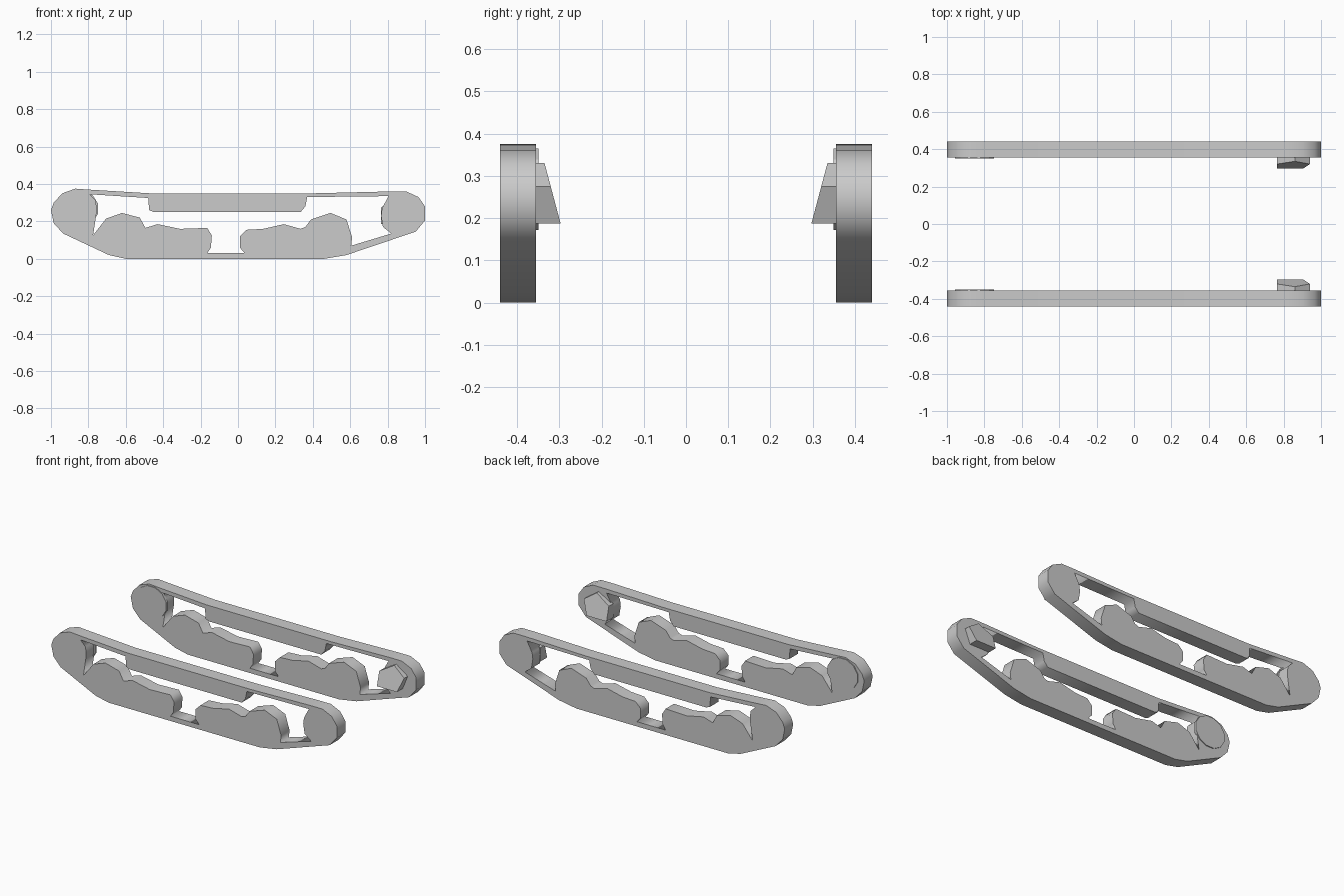
import bpy, bmesh, math

if "Cube" in bpy.data.objects:
    bpy.data.objects.remove(bpy.data.objects["Cube"])

Y_IN, Y_OUT = 0.355, 0.44

# Outer run of the track belt (x, z)
BELT = [(-1, .26), (-.985, .19), (-.935, .135), (-.69, .02), (-.6, 0), (.46, 0),
        (.58, .02), (.95, .145), (1, .205), (1, .28), (.965, .33), (.90, .36),
        (.81, .36), (.4, .35), (-.47, .35), (-.80, .37), (-.87, .375),
        (-.94, .35), (-.985, .30)]

# Opening between belt, end wheels, road wheels and return-roller block (x, z)
OPENING = [(-.795, .345), (-.48, .325), (-.475, .26), (-.45, .25), (.335, .25),
           (.36, .28), (.37, .33), (.805, .335), (.77, .27), (.765, .23),
           (.775, .17), (.82, .135), (.605, .07), (.61, .115), (.58, .21),
           (.495, .245), (.39, .21), (.36, .17), (.335, .16), (.245, .185),
           (.135, .16), (.045, .155), (.01, .12), (.01, .06), (.035, .03),
           (-.165, .03), (-.145, .06), (-.14, .125), (-.165, .165), (-.31, .16),
           (-.43, .185), (-.495, .165), (-.525, .22), (-.62, .245), (-.705, .215),
           (-.775, .125), (-.755, .255), (-.76, .31)]


def link(name, mesh):
    obj = bpy.data.objects.new(name, mesh)
    bpy.context.collection.objects.link(obj)
    return obj


def track(name, side):
    """Filled outline with a hole, extruded across the track width."""
    cu = bpy.data.curves.new(name, 'CURVE')
    cu.dimensions = '2D'
    cu.fill_mode = 'BOTH'
    cu.extrude = (Y_OUT - Y_IN) / 2
    for pts in (BELT, OPENING):
        sp = cu.splines.new('POLY')
        sp.points.add(len(pts) - 1)
        for p, (x, z) in zip(sp.points, pts):
            p.co = (x, z, 0, 1)
        sp.use_cyclic_u = True
    obj = link(name, cu)
    obj.rotation_euler.x = math.pi / 2
    obj.location.y = side * (Y_OUT + Y_IN) / 2
    bpy.ops.object.select_all(action='DESELECT')
    obj.select_set(True)
    bpy.context.view_layer.objects.active = obj
    bpy.ops.object.convert(target='MESH')


def boss(name, side, pts, depth):
    """Prism on the inner face; depth(z) gives the y of its inner cap."""
    bm = bmesh.new()
    base = [bm.verts.new((x, side * (Y_IN + .01), z)) for x, z in pts]
    cap = [bm.verts.new((x, side * depth(z), z)) for x, z in pts]
    n = len(pts)
    bm.faces.new(base)
    bm.faces.new(cap[::-1])
    for i in range(n):
        j = (i + 1) % n
        bm.faces.new((base[j], base[i], cap[i], cap[j]))
    bmesh.ops.recalc_face_normals(bm, faces=bm.faces)
    me = bpy.data.meshes.new(name)
    bm.to_mesh(me)
    bm.free()
    link(name, me)


# Idler hub disc and slanted drive housing profiles
HUB = [(-.852 + .108 * math.cos(a), .268 + .1 * math.sin(a))
       for a in (math.tau * (i + .5) / 12 for i in range(12))]
HOUSING = [(.765, .187), (.905, .187), (.94, .275), (.86, .33), (.765, .275)]

for label, s in (("near", -1), ("far", 1)):
    track("track_" + label, s)
    boss("idler_hub_" + label, s, HUB, lambda z: .349)
    boss("drive_housing_" + label, s, HOUSING,
         lambda z: .297 + (z - .187) * .038 / .143)
